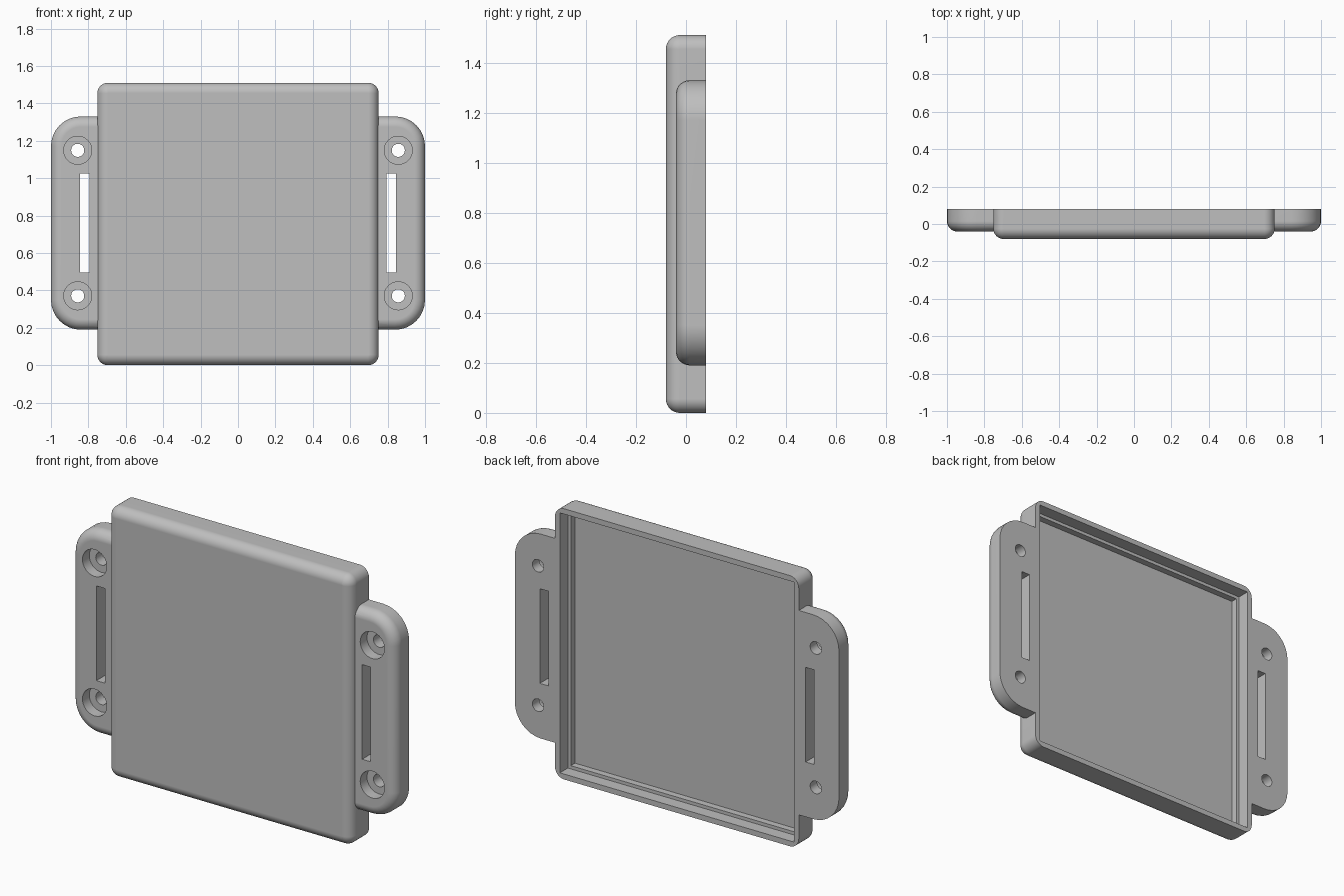
import bpy
import bmesh
from math import cos, sin, pi, radians

if "Cube" in bpy.data.objects:
    bpy.data.objects.remove(bpy.data.objects["Cube"])

BACK = 0.08          # plane of the open back
MID_Z = 0.755
FILLET = 0.055
STEPS = 8

gray = bpy.data.materials.new("light gray")
gray.use_nodes = True
gray.diffuse_color = (0.52, 0.52, 0.52, 1)
gray.node_tree.nodes["Principled BSDF"].inputs["Base Color"].default_value = gray.diffuse_color


def new_object(name, bm):
    bmesh.ops.recalc_face_normals(bm, faces=bm.faces)
    mesh = bpy.data.meshes.new(name)
    bm.to_mesh(mesh)
    bm.free()
    mesh.materials.append(gray)
    obj = bpy.data.objects.new(name, mesh)
    bpy.context.collection.objects.link(obj)
    return obj


def outline(half_x, half_z, radius):
    """Rounded rectangle in the x-z plane."""
    points = []
    for corner, (sx, sz) in enumerate([(1, 1), (-1, 1), (-1, -1), (1, -1)]):
        for i in range(STEPS + 1):
            a = (corner + i / STEPS) * pi / 2
            points.append((sx * (half_x - radius) + radius * cos(a),
                           sz * (half_z - radius) + radius * sin(a)))
    return points


def pillow(name, half_x, half_z, radius, front, back):
    """Rounded plate whose front rim is filleted."""
    bm = bmesh.new()
    levels = [(0, back)]
    for i in range(STEPS + 1):
        a = i / STEPS * pi / 2
        levels.append((FILLET * (1 - cos(a)), front + FILLET * (1 - sin(a))))
    rings = [[bm.verts.new((x, y, z + MID_Z))
              for x, z in outline(half_x - d, half_z - d, radius - d)]
             for d, y in levels]
    for low, high in zip(rings, rings[1:]):
        for i in range(len(low)):
            j = (i + 1) % len(low)
            bm.faces.new((low[i], low[j], high[j], high[i]))
    bm.faces.new(rings[0])
    bm.faces.new(rings[-1])
    return new_object(name, bm)


def block(name, x, z, half_x, half_z, front, back):
    bm = bmesh.new()
    bmesh.ops.create_cube(bm, size=2)
    for v in bm.verts:
        v.co = (x + v.co.x * half_x, front if v.co.y < 0 else back, z + v.co.z * half_z)
    return new_object(name, bm)


def drill(name, x, z, radius, front, back):
    bm = bmesh.new()
    rings = [[bm.verts.new((x + radius * cos(i * pi / 16), y, z + radius * sin(i * pi / 16)))
              for i in range(32)] for y in (front, back)]
    for i in range(32):
        j = (i + 1) % 32
        bm.faces.new((rings[0][i], rings[0][j], rings[1][j], rings[1][i]))
    for ring in rings:
        bm.faces.new(ring)
    return new_object(name, bm)


def combine(target, tool, operation):
    """Bake a boolean into the target and drop the tool."""
    tool.hide_render = True
    mod = target.modifiers.new("cut", "BOOLEAN")
    mod.operation, mod.object, mod.solver = operation, tool, "EXACT"
    graph = bpy.context.evaluated_depsgraph_get()
    mesh = bpy.data.meshes.new_from_object(target.evaluated_get(graph))
    target.modifiers.clear()
    target.data = mesh
    bpy.data.objects.remove(tool)


# Cover body and the mounting plate that forms both side flanges
case = pillow("cover_with_flanges", 0.752, 0.755, FILLET + 0.001, -0.08, 0.10)
flanges = pillow("flange_plate", 1.0, 0.57, 0.16, -0.04, 0.11)
flanges.location.z = 0.005
combine(case, flanges, "UNION")

# Flat back and stepped recess
combine(case, block("back_trim", 0, MID_Z, 2, 2, BACK, 0.5), "DIFFERENCE")
combine(case, block("recess_rim", 0, MID_Z, 0.722, 0.725, 0.01, 0.2), "DIFFERENCE")
combine(case, block("recess_floor", 0, MID_Z, 0.704, 0.707, -0.027, 0.15), "DIFFERENCE")

# Strap slots and counterbored screw holes
for side in (-1, 1):
    combine(case, block("slot", side * 0.82, 0.76, 0.026, 0.264, -0.2, 0.2), "DIFFERENCE")
    for z in (0.371, 1.149):
        combine(case, drill("counterbore", side * 0.857, z, 0.075, -0.2, 0.02), "DIFFERENCE")
        combine(case, drill("screw_hole", side * 0.857, z, 0.035, -0.2, 0.2), "DIFFERENCE")

# Smooth fillets, crisp edges
bpy.ops.object.select_all(action="DESELECT")
case.select_set(True)
bpy.context.view_layer.objects.active = case
bpy.ops.object.shade_smooth_by_angle(angle=radians(30))
weighted = case.modifiers.new("even_shading", "WEIGHTED_NORMAL")
weighted.keep_sharp = True
